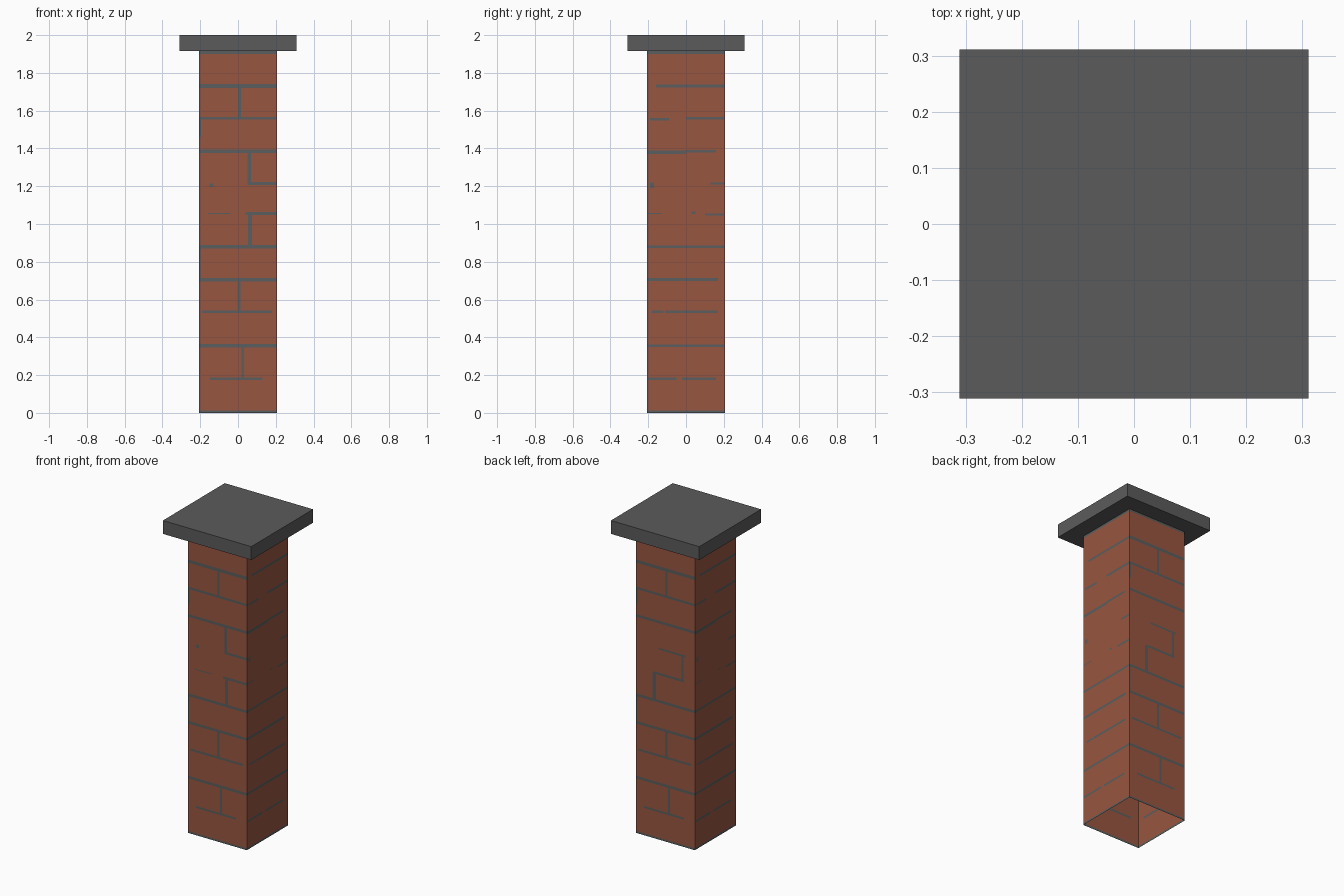
import bpy, bmesh, math
from mathutils import Matrix, Vector

if "Cube" in bpy.data.objects:
    bpy.data.objects.remove(bpy.data.objects["Cube"])

H = 0.207      # half width of the shaft
TOP = 1.915    # underside of the cap


def material(name, rgb):
    m = bpy.data.materials.new(name)
    m.diffuse_color = (*rgb, 1)
    m.use_nodes = True
    m.node_tree.nodes["Principled BSDF"].inputs["Base Color"].default_value = m.diffuse_color
    return m


brick = material("brick red", (0.314, 0.093, 0.052))
mortar = material("mortar grey", (0.105, 0.112, 0.112))
stone = material("cap stone", (0.105, 0.105, 0.105))


def row(z, a=-H, b=H, t=0.017):
    """Horizontal joint as a rectangle (u0, u1, z0, z1)."""
    return (a, b, z - t / 2, z + t / 2)


def post(u, z0, z1, t=0.015):
    """Vertical joint."""
    return (max(u - t / 2, -H), min(u + t / 2, H), z0, z1)


# joints shared by all four walls
ends = [row(0.006, t=0.012), row(1.908, t=0.014)]

# broad walls: long clean joints
broad = ends + [
    row(0.18, -0.15, 0.13, 0.013), row(0.355), row(0.535, -0.19, 0.18, 0.014),
    row(0.705), row(0.88), row(1.385), row(1.56, t=0.015), row(1.73, t=0.02),
    post(0.025, 0.18, 0.355), post(0.006, 0.535, 0.705),
    post(-0.204, 0.705, 0.88, 0.01), post(-0.202, 1.46, 1.56, 0.012),
    post(0.008, 1.56, 1.73)]
front = broad + [
    row(1.055, 0.04, H, 0.015), row(1.055, -0.16, -0.04, 0.006),
    row(1.215, 0.05, H, 0.015), row(1.205, -0.15, -0.13, 0.02),
    post(0.063, 0.88, 1.055, 0.02), post(0.06, 1.215, 1.385, 0.018)]
back = broad + [
    row(1.055, -0.08, 0.13, 0.015), row(1.215, -0.05, 0.14, 0.012),
    post(-0.08, 0.88, 1.055, 0.025), post(0.12, 1.055, 1.215)]

# side walls: broken, worn joints
side = ends + [
    row(0.18, -0.2, -0.05, 0.013), row(0.18, -0.02, 0.16, 0.013),
    row(0.355, t=0.015), row(0.535, -0.18, -0.12, 0.012),
    row(0.535, -0.11, 0.17, 0.014), row(0.705, -H, 0.17, 0.016),
    row(0.88, t=0.014), row(1.055, -0.2, -0.13, 0.006),
    row(1.06, 0.03, 0.05, 0.012), row(1.05, 0.1, 0.2, 0.012),
    row(1.215, 0.13, H, 0.012), row(1.205, -0.19, -0.17, 0.03),
    row(1.38, -H, 0.0, 0.018), row(1.385, 0.0, 0.16, 0.014),
    row(1.555, -0.19, -0.09, 0.014), row(1.56, 0.0, H, 0.015),
    row(1.73, -0.16, H, 0.015)]


def add_wall(bm, joints, turn):
    """Wall cut along every joint edge; faces inside a joint become mortar."""
    us = sorted({round(v, 4) for j in joints for v in j[:2]} | {-H, H})
    zs = sorted({round(v, 4) for j in joints for v in j[2:]} | {0.0, TOP})
    rot = Matrix.Rotation(turn * math.pi / 2, 3, 'Z')
    grid = [[bm.verts.new(rot @ Vector((u, -H, z))) for u in us] for z in zs]
    for k in range(len(zs) - 1):
        for i in range(len(us) - 1):
            f = bm.faces.new((grid[k][i], grid[k][i + 1],
                              grid[k + 1][i + 1], grid[k + 1][i]))
            u, z = (us[i] + us[i + 1]) / 2, (zs[k] + zs[k + 1]) / 2
            f.material_index = int(any(a < u < b and c < z < d
                                       for a, b, c, d in joints))


def finish(bm, name, mats):
    me = bpy.data.meshes.new(name)
    bm.to_mesh(me)
    bm.free()
    for m in mats:
        me.materials.append(m)
    ob = bpy.data.objects.new(name, me)
    bpy.context.collection.objects.link(ob)


# hollow brick shaft, open at the bottom
bm = bmesh.new()
for turn, joints in enumerate((front, side, back, side)):
    add_wall(bm, joints, turn)
finish(bm, "brick_shaft", [brick, mortar])

# square cap slab
bm = bmesh.new()
bmesh.ops.create_cube(bm, size=1)
bmesh.ops.scale(bm, vec=(0.622, 0.622, 2 - TOP), verts=bm.verts)
bmesh.ops.translate(bm, vec=(0, 0, (2 + TOP) / 2), verts=bm.verts)
finish(bm, "cap_slab", [stone])
